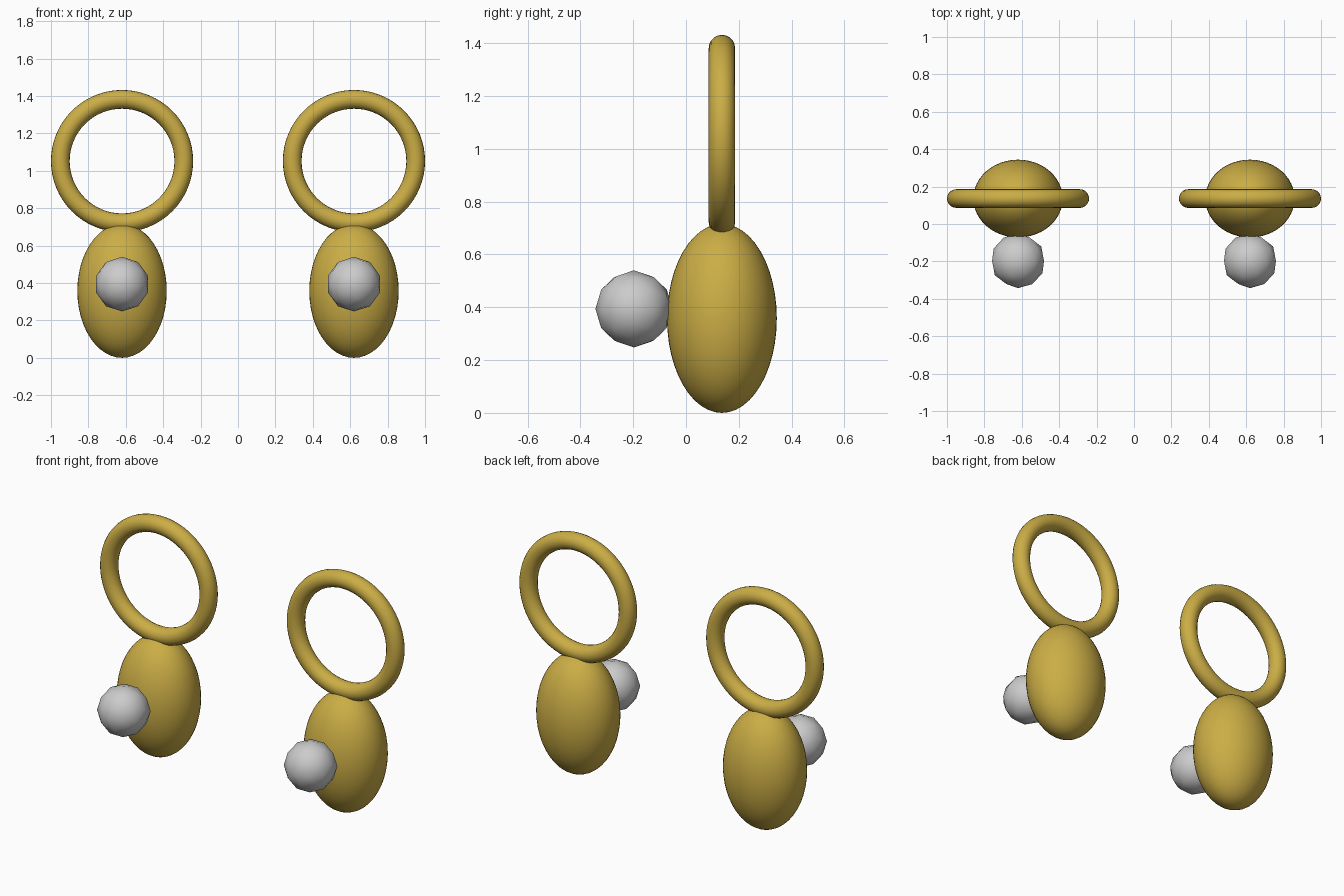
import bpy
from math import pi

if "Cube" in bpy.data.objects:
    bpy.data.objects.remove(bpy.data.objects["Cube"])

gold = bpy.data.materials.new("gold")
gold.diffuse_color = (0.6, 0.42, 0.06, 1)
gold.use_nodes = True
gold.node_tree.nodes["Principled BSDF"].inputs["Base Color"].default_value = gold.diffuse_color


def finish(name, material=None):
    """Name the active object, shade it smooth and colour it."""
    ob = bpy.context.object
    ob.name = name
    bpy.ops.object.transform_apply(location=False, rotation=True, scale=True)
    bpy.ops.object.shade_smooth()
    if material:
        ob.data.materials.append(material)


for side, x in (("left", -0.62), ("right", 0.62)):
    # Egg-shaped drop
    bpy.ops.mesh.primitive_uv_sphere_add(segments=48, ring_count=24, radius=1,
                                         location=(x, 0.136, 0.358))
    bpy.context.object.scale = (0.239, 0.208, 0.358)
    finish(side + "_drop", gold)

    # Upright hoop resting on the drop
    bpy.ops.mesh.primitive_torus_add(major_radius=0.33, minor_radius=0.05,
                                     major_segments=64, minor_segments=20,
                                     location=(x, 0.136, 1.052),
                                     rotation=(pi / 2, 0, 0))
    finish(side + "_hoop", gold)

    # Low-poly pearl on the front of the drop
    bpy.ops.mesh.primitive_ico_sphere_add(subdivisions=2, radius=0.146,
                                          location=(x, -0.197, 0.394),
                                          rotation=(pi / 2, 0, 0))
    finish(side + "_pearl")
